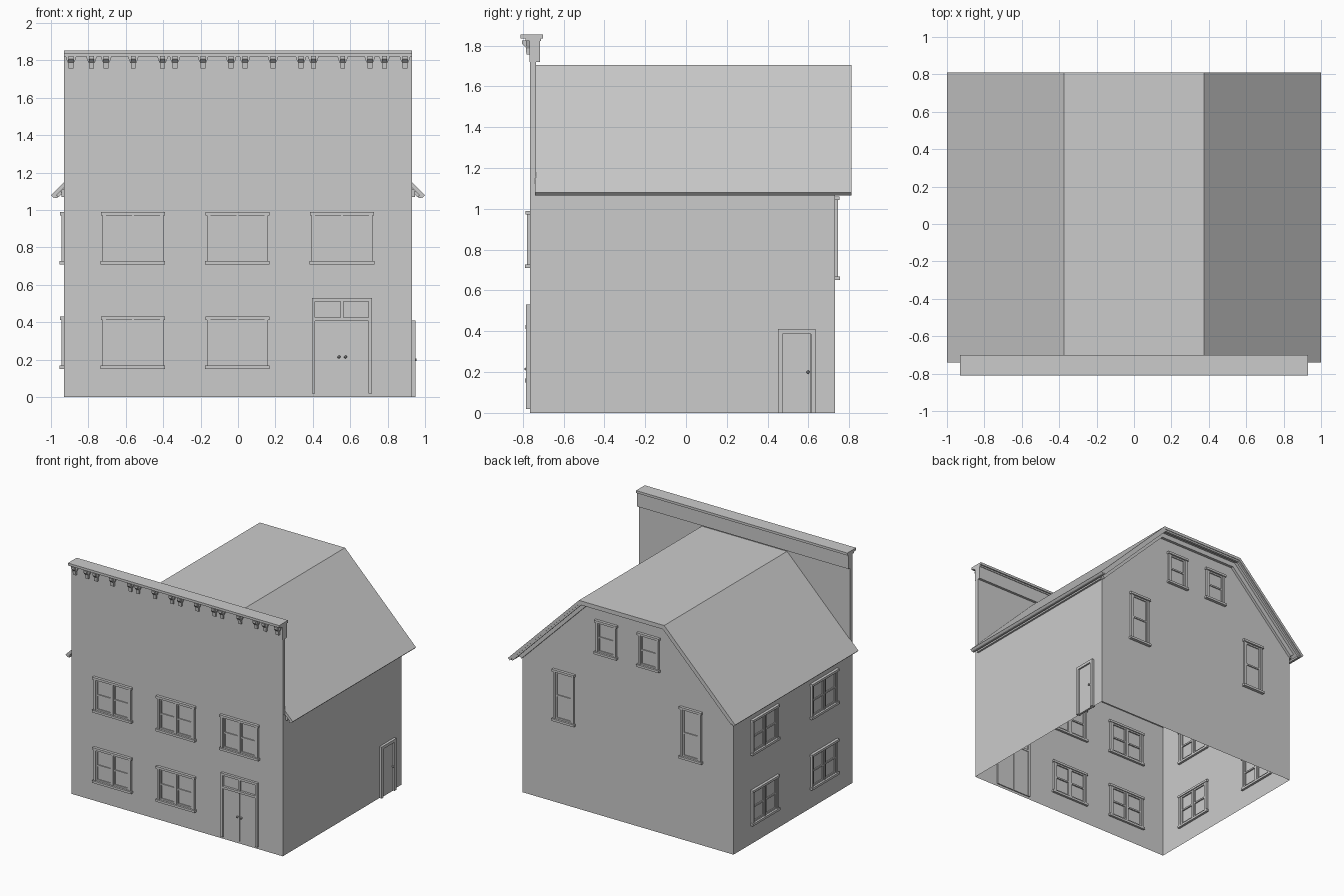
import bpy, bmesh
from mathutils import Matrix, Vector

if "Cube" in bpy.data.objects:
    bpy.data.objects.remove(bpy.data.objects["Cube"])


def finish(name, bm, recalc=True):
    if recalc:
        bmesh.ops.recalc_face_normals(bm, faces=bm.faces)
    me = bpy.data.meshes.new(name)
    bm.to_mesh(me)
    bm.free()
    ob = bpy.data.objects.new(name, me)
    bpy.context.collection.objects.link(ob)
    return ob


def add_box(bm, M, u0, u1, n0, n1, z0, z1):
    T = Matrix.Translation(((u0 + u1) / 2, (n0 + n1) / 2, (z0 + z1) / 2))
    S = Matrix.Diagonal((u1 - u0, n1 - n0, z1 - z0, 1))
    bmesh.ops.create_cube(bm, size=1, matrix=M @ T @ S)


def add_prism(bm, pts, offset):
    """Extrude a closed 3D polygon along an offset vector."""
    f = bm.faces.new([bm.verts.new(p) for p in pts])
    r = bmesh.ops.extrude_face_region(bm, geom=[f], use_keep_orig=True)
    bmesh.ops.translate(bm, vec=offset,
                        verts=[v for v in r['geom'] if isinstance(v, bmesh.types.BMVert)])


def wall_frame(origin, u, n):
    """Local axes: u along the wall, n outward, z up."""
    M = Matrix((u, n, (0, 0, 1))).transposed().to_4x4()
    M.translation = Vector(origin)
    return M


I = Matrix.Identity(4)
W, YF, YB = 0.93, -0.765, 0.73
FRONT = wall_frame((0, YF, 0), (1, 0, 0), (0, -1, 0))
BACK = wall_frame((0, YB, 0), (1, 0, 0), (0, 1, 0))
LEFT = wall_frame((-W, 0, 0), (0, 1, 0), (-1, 0, 0))
RIGHT = wall_frame((W, 0, 0), (0, 1, 0), (1, 0, 0))


# Roof line at perpendicular depth d, with eave tip at x = e
def roof_line(d, e=1.0):
    right = [(e - .707 * d, 2.08 - e - .707 * d), (.375 - .414 * d, 1.705 - d)]
    return right + [(-x, z) for x, z in reversed(right)]


def roof_band(name, d0, d1, e, y0, y1):
    bm = bmesh.new()
    loop = roof_line(d0, e) + roof_line(d1, e)[::-1]
    add_prism(bm, [(x, y0, z) for x, z in loop], (0, y1 - y0, 0))
    return finish(name, bm)


T = 0.022
roof_band("roof", 0, T, 1.0, -0.74, 0.81)
roof_band("gable_frieze", T, 0.06, 0.965, YB, YB + 0.022)
roof_band("verge_trim", T, 0.036, 0.985, 0.785, 0.805)

# Side walls and back gable, open underneath
bm = bmesh.new()
wall_top = 2.08 - 1.414 * T - W
for s in (-1, 1):
    pts = [(s * W, YF, 0), (s * W, YB, 0), (s * W, YB, wall_top), (s * W, YF, wall_top)]
    bm.faces.new([bm.verts.new(p) for p in (pts if s > 0 else pts[::-1])])
gable = [(W, 0), (-W, 0), (-W, wall_top)] + roof_line(T)[1:3][::-1] + [(W, wall_top)]
bm.faces.new([bm.verts.new((x, YB, z)) for x, z in gable])
finish("house_walls", bm, recalc=False)

# Front wall with the tall false front
bm = bmesh.new()
bm.faces.new([bm.verts.new((x, YF, z)) for x, z in
              ((-W, 0), (W, 0), (W, 1.12), (-W, 1.12))])
finish("front_wall", bm, recalc=False)
bm = bmesh.new()
add_box(bm, I, -W, W, YF, -0.735, 1.12, 1.83)
finish("false_front", bm)

# Eave mouldings
bm = bmesh.new()
for s in (-1, 1):
    add_box(bm, I, *sorted((s * .93, s * .945)), -0.73, YB, 1.07, 1.11)
    add_box(bm, I, *sorted((s * .965, s * .98)), -0.74, 0.80, 1.065, 1.078)
finish("eave_mouldings", bm)

# Cornice: frieze, cap and bed mould
bm = bmesh.new()
add_box(bm, I, -W, W, -0.768, -0.715, 1.72, 1.83)
add_box(bm, I, -W, W, -0.786, -0.71, 1.822, 1.836)
add_box(bm, I, -W, W, -0.81, -0.70, 1.834, 1.853)
finish("cornice", bm)

# Cornice brackets, mirrored about the centre
bm = bmesh.new()
side = [(-.766, 1.825), (-.803, 1.825), (-.803, 1.808), (-.785, 1.79),
        (-.782, 1.757), (-.766, 1.757)]
flare = [(-.03, 1.825), (-.022, 1.80), (-.015, 1.785), (.015, 1.785), (.022, 1.80), (.03, 1.825)]
for c in (.893, .783, .705, .56, .403, .337, .187, .037):
    for x in (-c, c):
        add_prism(bm, [(x - .013, y, z) for y, z in side], (.026, 0, 0))
        add_prism(bm, [(x + u, -.766, z) for u, z in flare], (0, -.017, 0))
finish("cornice_brackets", bm)


def window(name, M, u, z0, z1, w, double=False):
    bm = bmesh.new()
    h = w / 2
    b = 0.018
    # Casing, head and sill
    for s in (-1, 1):
        a, c = sorted((u + s * h, u + s * (h - b)))
        add_box(bm, M, a, c, -.015, .015, z0 + b, z1 - b)
    add_box(bm, M, u - h - .008, u + h + .008, -.018, .022, z1 - b, z1)
    add_box(bm, M, u - h - .01, u + h + .01, -.018, .024, z0, z0 + b)
    # Sashes with a meeting rail
    lo, hi = u - h + b, u + h - b
    bays = [(lo, u - .006), (u + .006, hi)] if double else [(lo, hi)]
    if double:
        add_box(bm, M, u - .006, u + .006, -.014, .014, z0 + b, z1 - b)
    t, zm = 0.012, (z0 + z1) / 2
    for a, c in bays:
        add_box(bm, M, a, a + t, -.01, .008, z0 + b, z1 - b)
        add_box(bm, M, c - t, c, -.01, .008, z0 + b, z1 - b)
        for z in (z0 + b, zm - t / 2, z1 - b - t):
            add_box(bm, M, a + t, c - t, -.01, .008, z, z + t)
    finish(name, bm)


ROWS = {"lower": (.15, .43), "upper": (.71, .99)}
for row, (z0, z1) in ROWS.items():
    for i, u in enumerate((-.562, -.003, .556)):
        if row == "upper" or i < 2:
            window(f"front_{row}_window_{i}", FRONT, u, z0, z1, .325, True)
    for i, u in enumerate((-.40, .347)):
        window(f"left_{row}_window_{i}", LEFT, u, z0, z1, .325, True)
for s in (-1, 1):
    window("back_tall_window", BACK, s * .56, .65, 1.06, .18)
    window("back_attic_window", BACK, s * .187, 1.28, 1.55, .18)


def door(name, M, u0, u1, z0, z1, b, knobs, leaves=1, transom=0):
    bm = bmesh.new()
    add_box(bm, M, u0, u0 + b, -.012, .02, z0, z1)
    add_box(bm, M, u1 - b, u1, -.012, .02, z0, z1)
    add_box(bm, M, u0 + b, u1 - b, -.012, .02, z1 - b, z1)
    top = z1 - b
    um = (u0 + u1) / 2
    if transom:
        add_box(bm, M, u0 + b, u1 - b, -.012, .018, transom - b, transom)
        add_box(bm, M, um - .008, um + .008, -.012, .016, transom, z1 - b)
        top = transom - b
    step = (u1 - u0 - 2 * b) / leaves
    for i in range(leaves):
        a = u0 + b + i * step
        add_box(bm, M, a + .001, a + step - .001, -.008, .008, z0, top)
    for k, z in knobs:
        bmesh.ops.create_icosphere(bm, subdivisions=1, radius=.009,
                                   matrix=M @ Matrix.Translation((k, .018, z)))
        add_box(bm, M, k - .004, k + .004, .006, .016, z - .004, z + .004)
    finish(name, bm)


door("front_double_door", FRONT, .395, .717, .02, .53, .018,
     [(.54, .215), (.575, .215)], 2, .425)
door("side_door", RIGHT, .45, .635, 0, .41, .023, [(.598, .20)])
